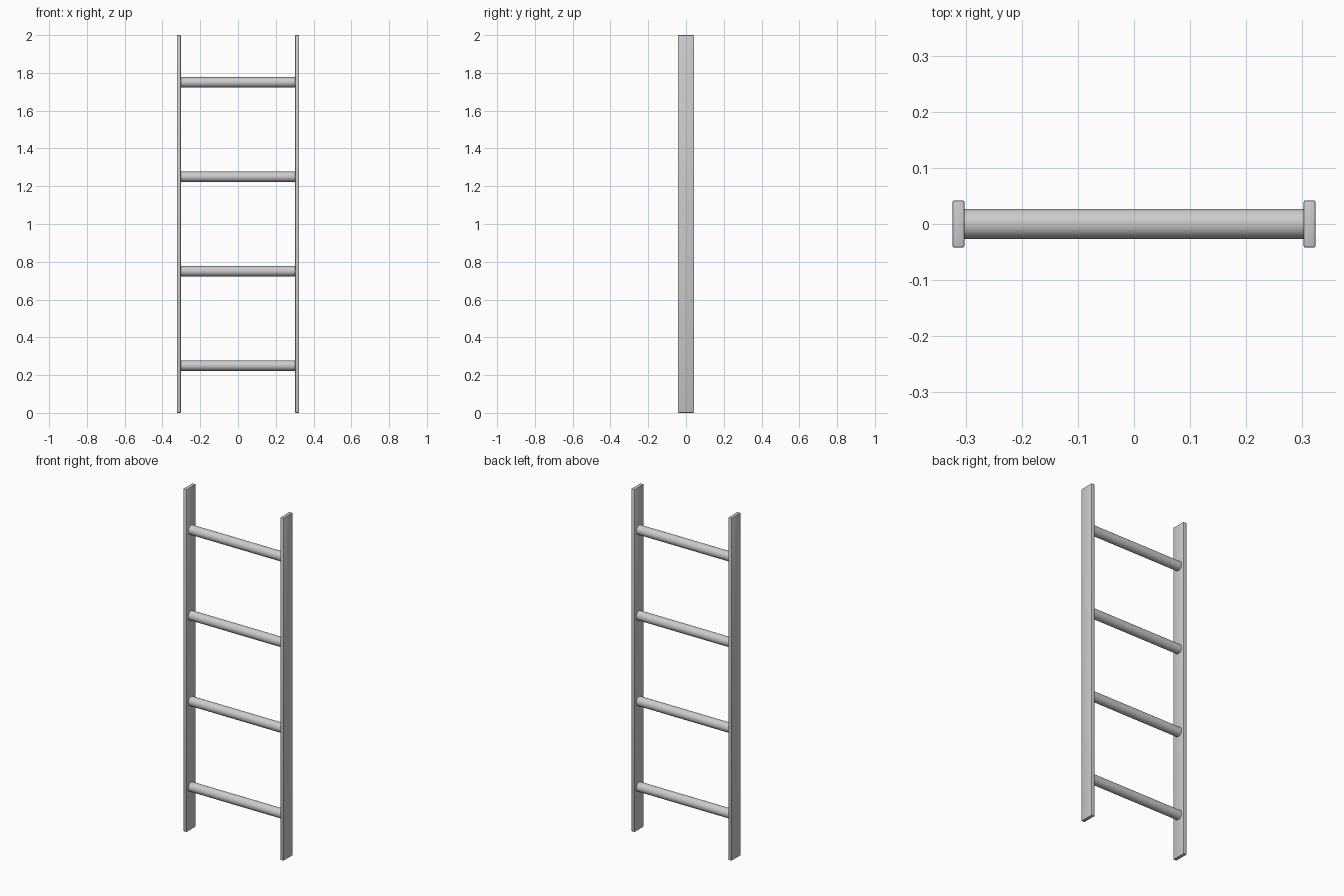
import bpy
import math

if "Cube" in bpy.data.objects:
    bpy.data.objects.remove(bpy.data.objects["Cube"])

RAIL_X = 0.313       # centre of each side rail
RAIL_SIZE = (0.021, 0.084, 2.0)
RUNG_RADIUS = 0.027


def smooth(obj):
    bpy.ops.object.select_all(action='DESELECT')
    obj.select_set(True)
    bpy.context.view_layer.objects.active = obj
    bpy.ops.object.shade_smooth_by_angle(angle=math.radians(40))


# Side rails: tall flat boards with softened edges
def rail(name, x):
    bpy.ops.mesh.primitive_cube_add(size=1, location=(x, 0, 1))
    obj = bpy.context.object
    obj.name = name
    obj.scale = RAIL_SIZE
    bpy.ops.object.transform_apply(location=False, rotation=False, scale=True)
    bevel = obj.modifiers.new("soft_edges", 'BEVEL')
    bevel.width = 0.003
    bevel.segments = 2
    bpy.ops.object.modifier_apply(modifier=bevel.name)
    smooth(obj)


# Round rungs spanning between the inner rail faces
def rung(name, z):
    bpy.ops.mesh.primitive_cylinder_add(
        vertices=32, radius=RUNG_RADIUS, depth=0.61,
        location=(0, 0, z), rotation=(0, math.pi / 2, 0))
    obj = bpy.context.object
    obj.name = name
    smooth(obj)


for side, sign in (("left", -1), ("right", 1)):
    rail(f"{side}_rail", sign * RAIL_X)

for i in range(4):
    rung(f"rung_{i + 1}", 0.25 + 0.5 * i)
